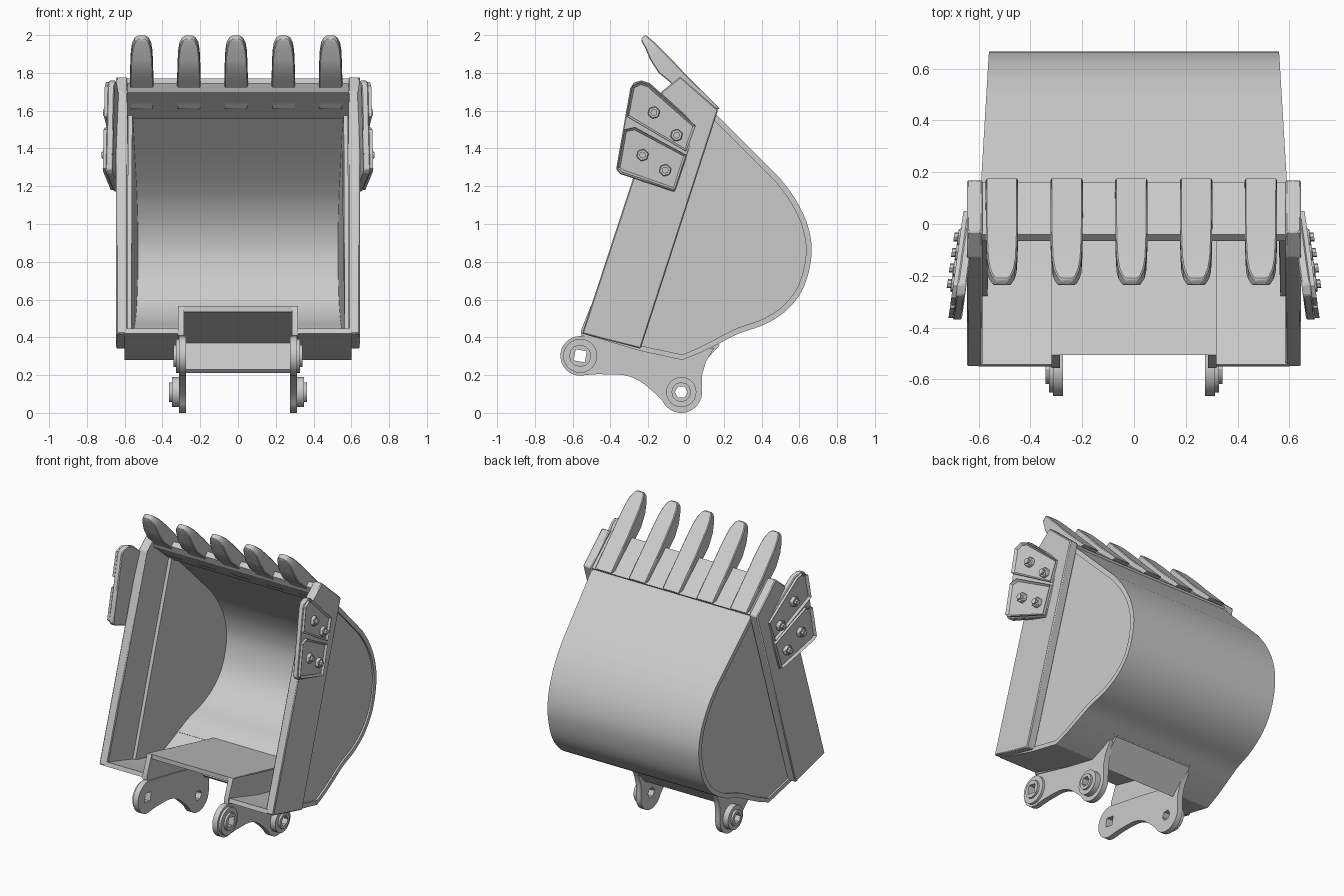
import bpy, bmesh
from math import cos, sin, radians
from mathutils import Vector

if "Cube" in bpy.data.objects:
    bpy.data.objects.remove(bpy.data.objects["Cube"])


def finish(name, bm, mirror=False, bevel=0):
    """Turn a bmesh into a smooth-by-angle object, optionally mirrored and bevelled."""
    bmesh.ops.recalc_face_normals(bm, faces=bm.faces[:])
    mesh = bpy.data.meshes.new(name)
    bm.to_mesh(mesh)
    bm.free()
    mesh.shade_smooth()
    mesh.set_sharp_from_angle(angle=radians(30))
    obj = bpy.data.objects.new(name, mesh)
    bpy.context.collection.objects.link(obj)
    if bevel:
        mod = obj.modifiers.new("Bevel", 'BEVEL')
        mod.width = bevel
        mod.limit_method = 'ANGLE'
    if mirror:
        obj.modifiers.new("Mirror", 'MIRROR')
    return obj


def prism(name, loops, x0, x1, warp=None, inset=0, **kw):
    """Extrude a side outline (y, z) from x0 to x1; further loops are holes."""
    bm = bmesh.new()
    rings = [[bm.verts.new((x0, y, z)) for y, z in loop] for loop in loops]
    if len(rings) == 1:
        bm.faces.new(rings[0])
    else:
        edges = [bm.edges.new((r[i - 1], r[i])) for r in rings for i in range(len(r))]
        bmesh.ops.triangle_fill(bm, edges=edges, use_beauty=True, normal=(1, 0, 0))
    out = bmesh.ops.extrude_face_region(bm, geom=bm.faces[:])["geom"]
    moved = [g for g in out if isinstance(g, bmesh.types.BMVert)]
    bmesh.ops.translate(bm, verts=moved, vec=(x1 - x0, 0, 0))
    bmesh.ops.recalc_face_normals(bm, faces=bm.faces[:])
    if inset:
        caps = [f for f in bm.faces if all(v.co.x > x1 - 1e-4 for v in f.verts)]
        bmesh.ops.inset_region(bm, faces=caps, thickness=inset, depth=0)
        for v in {v for f in caps for v in f.verts}:
            v.co.x -= inset
    if warp:
        for v in bm.verts:
            v.co.x = warp(v.co)
    return finish(name, bm, **kw)


def spline(pts, steps=5):
    """Catmull-Rom curve through the points."""
    p = [Vector(q) for q in pts]
    p = [2 * p[0] - p[1]] + p + [2 * p[-1] - p[-2]]
    out = []
    for a, b, c, d in zip(p, p[1:], p[2:], p[3:]):
        for i in range(steps):
            t = i / steps
            out.append((2 * b + (c - a) * t + (2 * a - 5 * b + 4 * c - d) * t * t
                        + (3 * b - a - 3 * c + d) * t ** 3) / 2)
    return out + [p[-2]]


def inward(pts, d):
    """Offset an open path towards the inside of the bucket."""
    out = []
    for i, p in enumerate(pts):
        t = (pts[min(i + 1, len(pts) - 1)] - pts[max(i - 1, 0)]).normalized()
        out.append(p + d * Vector((t.y, -t.x)))
    return out


def arc(c, r, start, end, n):
    return [(c[0] + r * cos(radians(start + (end - start) * i / n)),
             c[1] + r * sin(radians(start + (end - start) * i / n))) for i in range(n + 1)]


def ngon(c, r, n, turn=0):
    return arc(c, r, turn, turn + 360, n)[:-1]


def taper(co):
    return co.x * (1 - 0.1 * max(co.y, 0))


# Curved back shell
back = [Vector((0.14, 1.6)), Vector((0.3, 1.44))] + spline(
    [(0.5, 1.24), (0.58, 1.13), (0.645, 0.99), (0.665, 0.84), (0.625, 0.67),
     (0.54, 0.55), (0.42, 0.47), (0.28, 0.42), (0.17, 0.365)])
prism("back_shell", [back + inward(back, 0.03)[::-1]], -0.6, 0.6, taper)

# Side panels, slightly recessed from the shell edge
floor = [Vector(p) for p in ((0.08, 0.32), (-0.02, 0.28), (-0.25, 0.33), (-0.55, 0.42))]
outline = inward(back + floor[:3], 0.014) + [Vector((-0.28, 0.36)), Vector((0.1, 1.58))]
prism("side_panel", [outline], 0.565, 0.588, taper, mirror=True)

# Floor wells either side of the raised centre
well = [back[-1]] + floor
prism("floor_well", [well + inward(well, 0.028)[::-1]], 0.29, 0.6, taper, mirror=True)
prism("raised_floor", [[(-0.505, 0.565), (0.19, 0.405), (0.18, 0.37), (-0.505, 0.535)]],
      -0.31, 0.31)
prism("step_wall", [[(-0.555, 0.44), (-0.505, 0.565), (0.18, 0.4), (0.16, 0.36),
                     (-0.02, 0.28), (-0.25, 0.33), (-0.555, 0.41)]], 0.285, 0.318, mirror=True)
prism("cross_plate", [[(0.16, 0.37), (0.02, 0.23), (0.04, 0.21), (0.18, 0.36)]], -0.29, 0.29)

# Thick side cutters and the cutting lip
prism("side_cutter", [[(-0.55, 0.42), (-0.24, 0.34), (0.17, 1.605), (-0.03, 1.78),
                       (-0.13, 1.7)]], 0.585, 0.645, mirror=True, bevel=0.006)
prism("cutting_lip", [[(-0.04, 1.77), (0.16, 1.6), (0.12, 1.555), (-0.05, 1.7),
                       (-0.065, 1.745)]], -0.635, 0.635)


# Flared ear plates with two rimmed pads and hex bolts
def flare(co):
    return co.x + 0.14 * (0.06 - co.y)


prism("ear_plate", [[(-0.37, 1.29), (-0.295, 1.72), (-0.275, 1.75), (-0.235, 1.76),
                     (-0.19, 1.745), (0.06, 1.52), (-0.06, 1.17), (-0.35, 1.265)]],
      0.605, 0.64, flare, mirror=True, bevel=0.005)
prism("upper_ear_pad", [[(-0.315, 1.57), (-0.285, 1.73), (-0.24, 1.752), (-0.195, 1.738),
                         (0.05, 1.52), (0.0, 1.385)]], 0.635, 0.657, flare, 0.014, mirror=True)
prism("lower_ear_pad", [[(-0.362, 1.295), (-0.325, 1.5), (-0.27, 1.512), (0.0, 1.365),
                         (-0.06, 1.18), (-0.34, 1.275)]], 0.635, 0.657, flare, 0.014, mirror=True)
for c in ((-0.17, 1.59), (-0.05, 1.47), (-0.23, 1.365), (-0.11, 1.285)):
    prism("ear_bolt_head", [ngon(c, 0.034, 6, 15)], 0.635, 0.665, flare, mirror=True, bevel=0.004)
    prism("ear_bolt_end", [ngon(c, 0.018, 8)], 0.66, 0.68, flare, mirror=True)

# Mounting lugs with pin bosses
front_pin, rear_pin = (-0.56, 0.302), (-0.025, 0.11)
front_hole, rear_hole = ngon(front_pin, 0.042, 4, 35), ngon(rear_pin, 0.034, 6)
lug = (arc(front_pin, 0.105, 80, 285, 18)
       + [tuple(p) for p in spline([(-0.47, 0.205), (-0.33, 0.2), (-0.24, 0.165), (-0.16, 0.1)], 4)]
       + arc(rear_pin, 0.11, 205, 365, 16)
       + [(0.085, 0.2), (0.105, 0.27), (0.15, 0.345), (0.07, 0.335), (-0.02, 0.3), (-0.25, 0.35)])
prism("mounting_lug", [lug, front_hole, rear_hole], 0.275, 0.312, mirror=True)
for side, pin, hole, r, depth in (("front", front_pin, front_hole, 0.09, 0.328),
                                  ("rear", rear_pin, rear_hole, 0.08, 0.35)):
    prism(side + "_pin_boss", [ngon(pin, r, 24), hole], 0.3, depth, mirror=True)
    prism(side + "_pin_collar", [ngon(pin, r * 0.65, 12), hole], depth - 0.01, depth + 0.014,
          mirror=True)

# Teeth lofted through stations: outer point, inner point, half width
stations = [((0.18, 1.61), (0.05, 1.61), 0.0625), ((0.0, 1.79), (-0.09, 1.755), 0.062),
            ((-0.07, 1.865), (-0.145, 1.8), 0.06), ((-0.13, 1.925), (-0.19, 1.87), 0.057),
            ((-0.17, 1.965), (-0.215, 1.93), 0.05), ((-0.2, 1.99), (-0.235, 1.965), 0.037),
            ((-0.213, 2.0), (-0.236, 1.985), 0.02)]
for i in range(5):
    x = -0.51 + 0.25 * i
    bm = bmesh.new()
    rings = [[bm.verts.new((x + s * w, *p)) for s, p in ((-1, o), (1, o), (1, n), (-1, n))]
             for o, n, w in stations]
    for a, b in zip(rings, rings[1:]):
        for k in range(4):
            bm.faces.new((a[k - 1], a[k], b[k], b[k - 1]))
    bm.faces.new(rings[0])
    bm.faces.new(rings[-1])
    finish(f"tooth_{i + 1}", bm, bevel=0.005)
